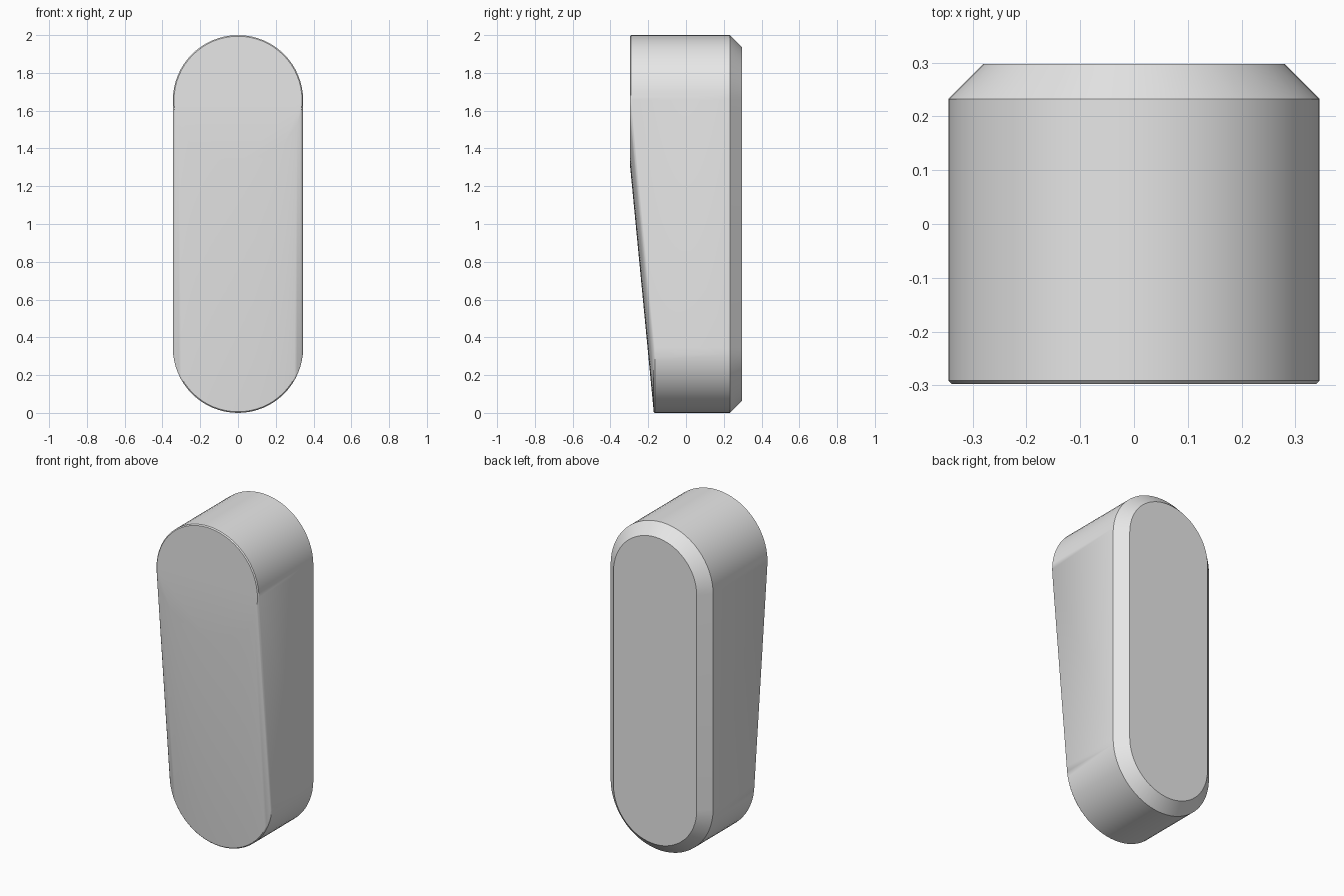
import bpy
import bmesh
from math import sin, cos, pi, radians

cube = bpy.data.objects.get("Cube")
if cube:
    bpy.data.objects.remove(cube, do_unlink=True)

RADIUS = 0.345
LOW, HIGH = RADIUS, 2 - RADIUS
SEGMENTS = 64

grey = bpy.data.materials.new("light_grey")
grey.use_nodes = True
grey.diffuse_color = (0.8, 0.8, 0.8, 1)
grey.node_tree.nodes["Principled BSDF"].inputs["Base Color"].default_value = (0.8, 0.8, 0.8, 1)

bm = bmesh.new()


def add_ring(radius, y, z):
    """Circle of points facing the front."""
    for i in range(SEGMENTS):
        a = 2 * pi * i / SEGMENTS
        bm.verts.new((radius * cos(a), y, z + radius * sin(a)))


# Raised upper face and recessed lower face, each with a fine edge break,
# plus the wide chamfer around the back
for z, front in ((HIGH, -0.297), (LOW, -0.171)):
    add_ring(RADIUS - 0.006, front, z)
    add_ring(RADIUS, front + 0.006, z)
    add_ring(RADIUS, 0.232, z)
    add_ring(RADIUS - 0.065, 0.297, z)

# The skin around the rings forms the sloping front and straight sides
hull = bmesh.ops.convex_hull(bm, input=bm.verts[:])
loose = [v for v in bm.verts if not v.link_faces]
bmesh.ops.delete(bm, geom=loose, context='VERTS')
bmesh.ops.dissolve_limit(bm, angle_limit=radians(0.5), verts=bm.verts[:], edges=bm.edges[:])
bmesh.ops.recalc_face_normals(bm, faces=bm.faces[:])

mesh = bpy.data.meshes.new("wedge_body")
bm.to_mesh(mesh)
bm.free()
mesh.materials.append(grey)
body = bpy.data.objects.new("wedge_body", mesh)
bpy.context.collection.objects.link(body)

bpy.ops.object.select_all(action='DESELECT')
body.select_set(True)
bpy.context.view_layer.objects.active = body
bpy.ops.object.shade_smooth_by_angle(angle=radians(30))
